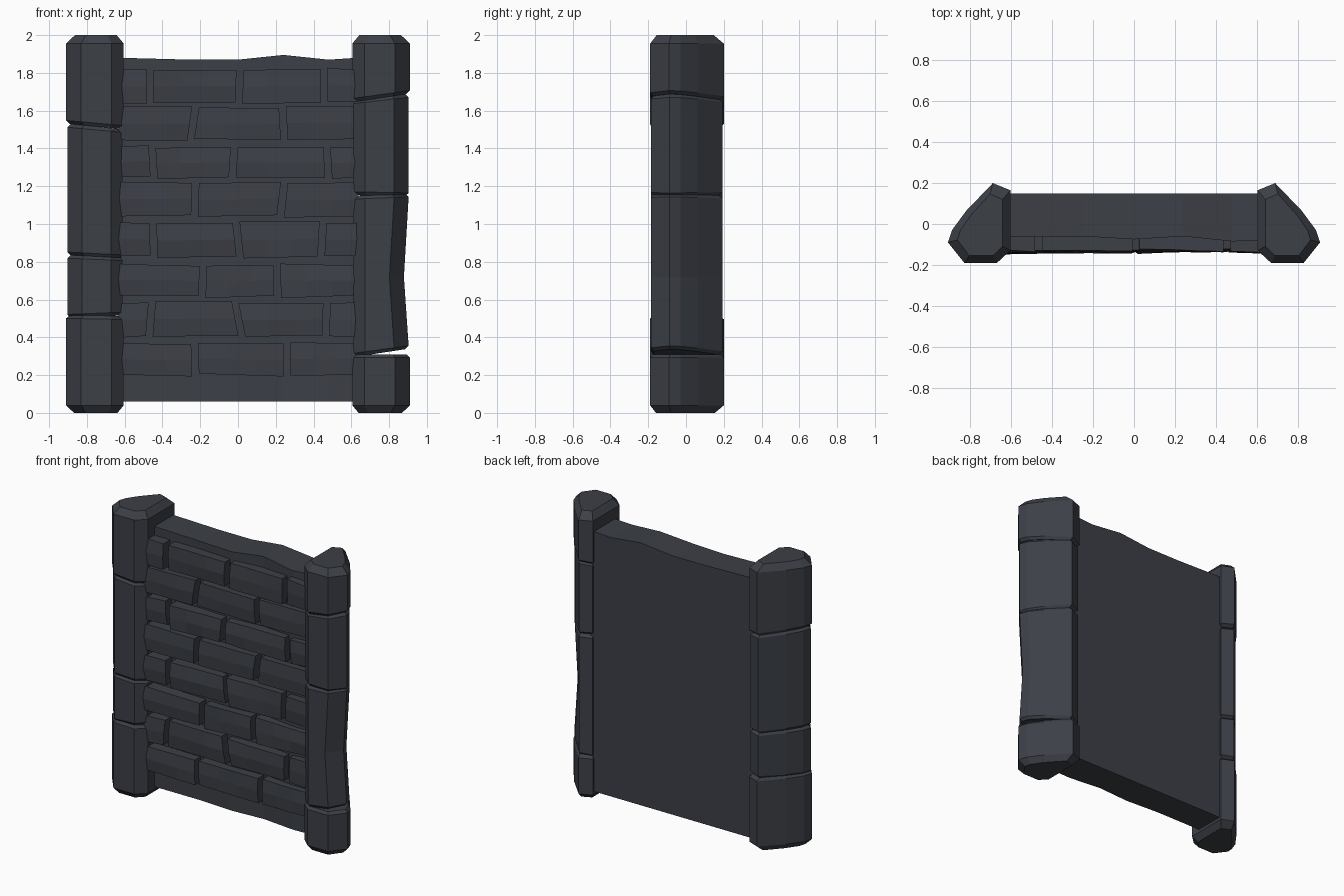
import bpy, bmesh, random

if "Cube" in bpy.data.objects:
    bpy.data.objects.remove(bpy.data.objects["Cube"])

random.seed(7)
slate = bpy.data.materials.new("slate")
slate.diffuse_color = (0.045, 0.05, 0.062, 1)
slate.use_nodes = True
slate.node_tree.nodes["Principled BSDF"].inputs["Base Color"].default_value = slate.diffuse_color


def finish(name, bm):
    bmesh.ops.recalc_face_normals(bm, faces=bm.faces[:])
    mesh = bpy.data.meshes.new(name)
    bm.to_mesh(mesh)
    bm.free()
    mesh.materials.append(slate)
    obj = bpy.data.objects.new(name, mesh)
    bpy.context.collection.objects.link(obj)
    return obj


def loft(name, rings):
    bm = bmesh.new()
    loops = [[bm.verts.new(p) for p in ring] for ring in rings]
    n = len(loops[0])
    for a, b in zip(loops, loops[1:]):
        for i in range(n):
            bm.faces.new((a[i], a[(i + 1) % n], b[(i + 1) % n], b[i]))
    bm.faces.new(loops[0])
    bm.faces.new(loops[-1])
    return finish(name, bm)


# Pillar cross-section (right side; mirrored for the left)
PROFILE = [(0.91, -0.09), (0.83, -0.19), (0.67, -0.19), (0.605, -0.13),
           (0.605, 0.165), (0.69, 0.20), (0.82, 0.065), (0.89, -0.03)]
CX, CY = 0.74, -0.035


def pillar_stone(name, side, z0, tilt0, z1, tilt1, waist=0.0):
    def ring(z, tilt, inset, shift=0.0):
        pts = []
        for x, y in PROFILE:
            dx, dy = x - CX, y - CY
            fx, fy = 1 - inset / 0.155, 1 - inset / 0.19
            if dx < 0:
                shift_x = 0
            else:
                shift_x = shift
            pts.append((side * (CX + dx * fx - shift_x), CY + dy * fy, z + tilt * dx))
        return pts
    c0 = 0.04 if z0 == 0 else 0.018
    c1 = 0.045 if z1 == 2 else 0.018
    body = 0.0 if (z0 == 0 or z1 == 2) else 0.006
    rings = [ring(z0, tilt0, c0 * 0.95 + body), ring(z0 + c0, tilt0, body)]
    if waist:
        rings.append(ring(z0 * 0.52 + z1 * 0.48, 0, body, waist))
    rings += [ring(z1 - c1, tilt1, body), ring(z1, tilt1, c1 * 0.95 + body)]
    loft(name, rings)


# Stacked pillar stones: bottom z, bottom tilt, top z, top tilt, waist
LEFT = [(0, 0, 0.515, 0.02), (0.51, -0.04, 0.83, 0.04),
        (0.825, 0.05, 1.515, 0.09), (1.515, 0.09, 2, 0)]
RIGHT = [(0, 0, 0.31, 0), (0.315, 0.13, 1.155, 0.04, 0.025),
         (1.15, -0.02, 1.67, 0.11), (1.665, 0.14, 2, 0)]
for label, side, stones in (("left", -1, LEFT), ("right", 1, RIGHT)):
    for i, s in enumerate(stones):
        pillar_stone(f"{label}_pillar_stone_{i + 1}", side, *s)

# Wall slab with uneven top edge: x, front y, top z
SLAB = [(-0.63, -0.06, 1.88), (-0.25, -0.06, 1.87), (0.0, -0.075, 1.87),
        (0.24, -0.06, 1.895), (0.48, -0.085, 1.87), (0.63, -0.08, 1.88)]
loft("wall_slab", [[(x, y, 0.06), (x, 0.15, 0.06), (x, 0.15, z), (x, y, z)]
                   for x, y, z in SLAB])


# Brick with a gently faceted face, pushed back into the slab
def brick(name, tl, tr, bl, br, z0, z1):
    bm = bmesh.new()
    j = lambda a: random.uniform(-a, a)
    zt, zb = (z1 + j(0.008), z1 + j(0.008)), (z0 + j(0.008), z0 + j(0.008))
    lean = j(0.01)
    depth = 0.130 + j(0.007)
    cols = 3 if tr - tl > 0.25 else 1
    grid = []
    for r in range(3):
        v = r / 2
        row = []
        for c in range(cols + 1):
            u = c / cols
            x = (bl + (br - bl) * u) * (1 - v) + (tl + (tr - tl) * u) * v
            lo, hi = zb[0] + (zb[1] - zb[0]) * u, zt[0] + (zt[1] - zt[0]) * u
            y = -depth + lean * (u - 0.5) + j(0.004) - (0.007 if r == 1 else 0)
            row.append(bm.verts.new((x, y, lo + (hi - lo) * v)))
        grid.append(row)
    for r in range(2):
        for c in range(cols):
            bm.faces.new((grid[r][c], grid[r][c + 1], grid[r + 1][c + 1], grid[r + 1][c]))
    front = bm.faces[:]
    back = bmesh.ops.extrude_face_region(bm, geom=front, use_keep_orig=True)["geom"]
    for v in back:
        if isinstance(v, bmesh.types.BMVert):
            v.co.y = -0.04
    finish(name, bm)


# Brick courses: bottom z, top z, joints as (x at top, x at bottom)
COURSES = [
    (0.20, 0.37, [(-0.23, -0.225), (0.26, 0.26)]),
    (0.405, 0.585, [(-0.455, -0.47), (-0.015, 0.02), (0.47, 0.465)]),
    (0.615, 0.785, [(-0.185, -0.19), (0.205, 0.21)]),
    (0.825, 1.01, [(-0.45, -0.445), (-0.01, 0.01), (0.45, 0.44)]),
    (1.04, 1.215, [(-0.225, -0.23), (0.245, 0.225)]),
    (1.245, 1.41, [(-0.455, -0.445), (-0.02, -0.03), (0.47, 0.48)]),
    (1.45, 1.62, [(-0.225, -0.25), (0.235, 0.245)]),
    (1.645, 1.82, [(-0.465, -0.465), (0.01, 0.005), (0.455, 0.455)]),
]
GAP = 0.018
for r, (z0, z1, joints) in enumerate(COURSES):
    edges = [(-0.65, -0.65)] + joints + [(0.65, 0.65)]
    for i, (a, b) in enumerate(zip(edges, edges[1:])):
        brick(f"brick_{r + 1}_{i + 1}", a[0] + GAP, b[0] - GAP,
              a[1] + GAP, b[1] - GAP, z0, z1)
